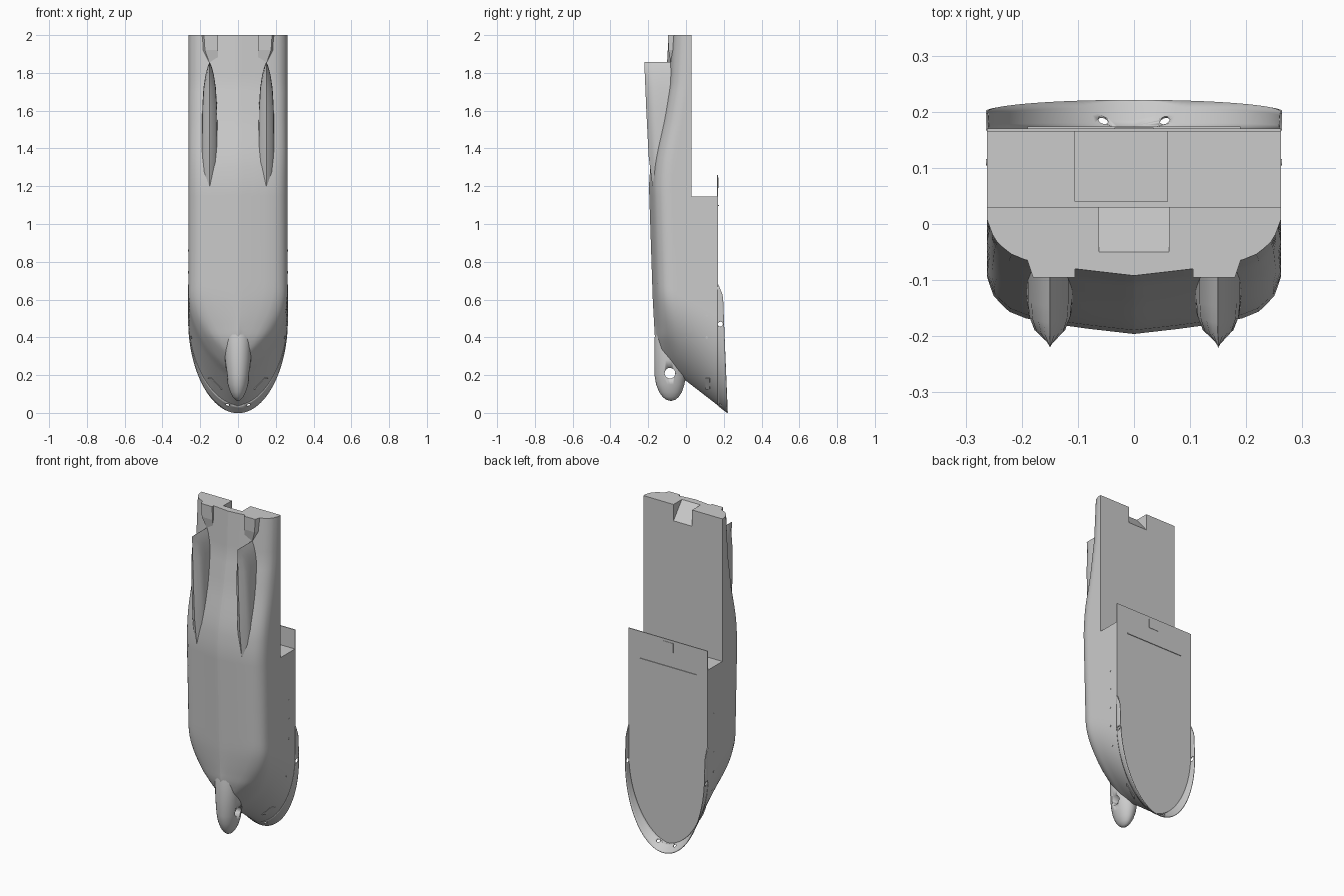
import bpy, bmesh, math
from mathutils import Vector, Matrix

cube = bpy.data.objects.get("Cube")
if cube:
    bpy.data.objects.remove(cube, do_unlink=True)

grey = bpy.data.materials.new("hull grey")
grey.use_nodes = True
grey.diffuse_color = (0.6, 0.6, 0.6, 1)
grey.node_tree.nodes["Principled BSDF"].inputs["Base Color"].default_value = (0.6, 0.6, 0.6, 1)

W, DECK, AFT = 0.262, 0.17, 0.03
KEEL = [(0, 0.22), (0.17, 0.0), (0.2, -0.05), (0.28, -0.13), (0.4, -0.165), (0.6, -0.176),
        (1.2, -0.196), (1.32, -0.188), (1.4, -0.173), (1.55, -0.14), (1.75, -0.106), (2, -0.092)]
BILGE = [(0, 0), (0.012, 0.4), (0.024, 0.7), (0.04, 0.85), (0.065, 0.95), (0.1, 1)]


def interp(table, v):
    for (a, p), (b, q) in zip(table, table[1:]):
        if v <= b:
            return p + (q - p) * max(0, v - a) / (b - a)
    return table[-1][1]


STEM = [(y, z) for z, y in reversed(KEEL[:5])]


def half_breadth(y, z):
    """Half width of the hull at height y above the keel and station z."""
    low = min(1, max(0, (0.22 - y) / 0.38))
    start, end = interp(STEM, y), 0.48 + 0.2 * low
    u = min(1, max(0, (z - start) / (end - start)))
    fine = (1 - (1 - u) ** 2) ** (0.5 + 0.5 * low)
    mix = min(1, max(0, (z - 0.2) / 0.25))
    return W * fine * (1 - mix + mix * interp(BILGE, y - interp(KEEL, z)))


def finish(name, bm, smooth=True):
    bmesh.ops.remove_doubles(bm, verts=bm.verts, dist=1e-5)
    bmesh.ops.recalc_face_normals(bm, faces=bm.faces)
    me = bpy.data.meshes.new(name)
    bm.to_mesh(me)
    bm.free()
    ob = bpy.data.objects.new(name, me)
    bpy.context.collection.objects.link(ob)
    me.materials.append(grey)
    if smooth:
        bpy.ops.object.select_all(action='DESELECT')
        ob.select_set(True)
        bpy.context.view_layer.objects.active = ob
        bpy.ops.object.shade_smooth_by_angle(angle=math.radians(35))
    return ob


def loft(name, rows, closed=True, smooth=True):
    bm = bmesh.new()
    vs = [[bm.verts.new(p) for p in r] for r in rows]
    n = len(rows[0])
    for a, b in zip(vs, vs[1:]):
        for i in range(n if closed else n - 1):
            j = (i + 1) % n
            bm.faces.new((a[i], a[j], b[j], b[i]))
    if closed:
        bm.faces.new(vs[0])
        bm.faces.new(vs[-1])
    return finish(name, bm, smooth)


def box(name, x0, x1, y0, y1, z0, z1):
    return loft(name, [[(x0, y0, z), (x1, y0, z), (x1, y1, z), (x0, y1, z)]
                       for z in (z0, z1)], smooth=False)


def rod(name, centre, axis, radius, depth):
    bm = bmesh.new()
    m = Matrix.Translation(centre) @ Vector(axis).to_track_quat('Z', 'Y').to_matrix().to_4x4()
    bmesh.ops.create_cone(bm, cap_ends=True, segments=20, radius1=radius, radius2=radius,
                          depth=depth, matrix=m)
    return finish(name, bm)


def cut(targets, cutter):
    cutter.hide_render = True
    cutter.hide_viewport = True
    cutter.display_type = 'WIRE'
    for ob in targets:
        m = ob.modifiers.new("cut", 'BOOLEAN')
        m.operation, m.object, m.solver = 'DIFFERENCE', cutter, 'EXACT'


# Main hull, lofted from bow to stern
stations = [0.0388 + 0.66 * (i / 36) ** 1.5 for i in range(37)] + [0.75 + 0.05 * i for i in range(26)]
rows = []
for z in stations:
    k = min(DECK - 0.0005, interp(KEEL, z))
    ys = [k + (DECK - k) * (i / 20) ** 1.6 for i in range(21)]
    side = [(half_breadth(y, z), y, z) for y in ys]
    rows.append(side + [(-x - 1e-4, y, z) for x, y, z in reversed(side)])
hull = loft("hull", rows)

# Bulbous bow
BULB = [(0.064, -0.08, 0.004, 0.004), (0.07, -0.08, 0.025, 0.015), (0.085, -0.081, 0.043, 0.028),
        (0.11, -0.082, 0.06, 0.041), (0.15, -0.083, 0.075, 0.054), (0.2, -0.084, 0.083, 0.062),
        (0.28, -0.09, 0.078, 0.068), (0.4, -0.1, 0.066, 0.07), (0.52, -0.1, 0.04, 0.04)]
bulb = loft("bulbous_bow", [[(rx * math.cos(a), cy + ry * math.sin(a), z)
                             for a in (math.tau * i / 28 for i in range(28))]
                            for z, cy, ry, rx in BULB])

# Bulwark around the forecastle
rows = []
zs = [0.68 * (1 - i / 44) ** 1.6 for i in range(45)]
for z in zs:
    top = interp([(0, 0.22), (0.62, 0.196), (0.68, DECK + 0.001)], z)
    low = min(top, max(DECK - 0.003, interp(KEEL, z)))
    rows.append([(half_breadth(y, z), y, z) for y in (low + (top - low) * i / 4 for i in range(5))])
rows += [[(-x, y, z) for x, y, z in r] for r in reversed(rows[:-1])]
bulwark = loft("bulwark", rows, closed=False)
shell = bulwark.modifiers.new("thickness", 'SOLIDIFY')
shell.thickness, shell.offset = 0.004, 0

# Low working deck aft, with a stepped bulkhead
cut([hull], box("aft_deck_cutter", -0.4, 0.4, AFT, 0.4, 1.145, 2.2))
cut([hull], box("bulkhead_recess_cutter", -0.105, 0.06, AFT + 0.01, 0.4, 1.09, 1.2))
# Sloped stern notch
cut([hull], loft("stern_notch_cutter", [[(x, -0.05, 2), (x, 0.04, 1.89), (x, 0.1, 1.89),
                                         (x, 0.1, 2.1), (x, -0.05, 2.1)] for x in (-0.062, 0.062)]))
# Bow thruster tunnel and mooring holes
cut([hull, bulb], rod("thruster_tunnel_cutter", (0, -0.085, 0.21), (1, 0, 0), 0.028, 0.8))
cut([bulwark], rod("side_hole_cutter", (0, 0.182, 0.47), (1, 0, 0), 0.013, 0.8))
for s in (-1, 1):
    cut([bulwark], rod("bow_hole_cutter", (s * 0.055, 0.186, 0.045), (0, 1, 1), 0.009, 0.08))

# Overhanging forecastle deck edge, hatch and breakwater
box("deck_overhang", -W, W, DECK - 0.005, DECK, 1.08, 1.26)
box("deck_hatch", -0.035, 0.035, DECK, DECK + 0.002, 1.19, 1.245)
box("deck_breakwater", -0.19, 0.19, DECK, DECK + 0.004, 1.095, 1.1)

for s, tag in ((1, "left"), (-1, "right")):
    # Propeller skeg, tapering to a vertical edge at its end
    rows = []
    for z, hw, yb in ((1.2, 0.042, -0.178), (1.36, 0.042, -0.198), (1.5, 0.041, -0.205),
                      (1.62, 0.039, -0.211), (1.72, 0.033, -0.215), (1.79, 0.022, -0.218),
                      (1.83, 0.012, -0.22), (1.857, 0.001, -0.221)):
        half = [(hw, -0.03), (hw, yb + 0.075), (hw * 0.93, yb + 0.045), (hw * 0.7, yb + 0.022), (0, yb)]
        pts = half + [(-x, y) for x, y in reversed(half[:-1])]
        rows.append([(s * 0.15 + x, y, z) for x, y in pts])
    loft("skeg_" + tag, rows)
    # Steering pad under the stern
    loft("stern_pad_" + tag, [[(s * 0.105, y0, z), (s * x1, y0, z), (s * 0.2, y1, z), (s * 0.105, y1, z)]
                              for z, x1, y0, y1 in ((1.85, 0.15, -0.08, -0.03),
                                                    (1.92, 0.175, -0.093, -0.035),
                                                    (2, 0.18, -0.095, -0.035))], smooth=False)
    # Portholes along the side
    for i in range(5):
        z = 0.4 + 0.115 * i
        rod("porthole_" + tag, (s * half_breadth(0.11, z), 0.11, z), (1, 0, 0), 0.006, 0.003)
    # Anchor pocket plate on the flared bow
    z, y = 0.155, 0.115
    x = half_breadth(y, z)
    du = Vector((half_breadth(y, z + 0.01) - x, 0, 0.01)).normalized()
    dv = Vector((half_breadth(y + 0.01, z) - x, 0.01, 0)).normalized()
    n = du.cross(dv).normalized() * 0.002
    c = Vector((x, y, z))
    corners = [c + du * a * 0.04 + dv * b * 0.014 for a, b in ((-1, -1), (1, -1), (1, 1), (-1, 1))]
    loft("anchor_pocket_" + tag, [[((p + n * k).x * s, (p + n * k).y, (p + n * k).z) for p in corners]
                                  for k in (-1, 1)], smooth=False)
